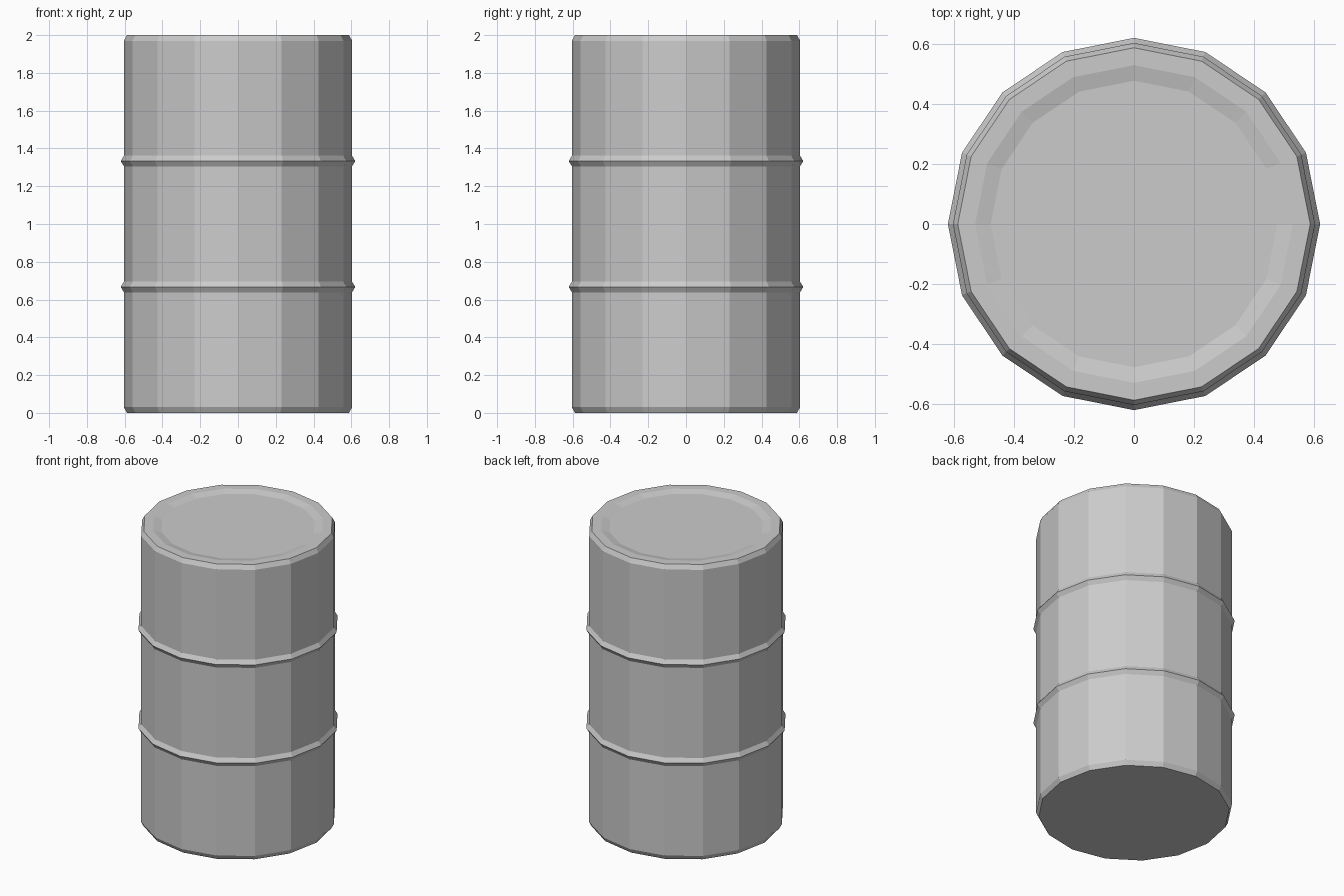
import bpy, bmesh
from math import sin, cos, pi

if "Cube" in bpy.data.objects:
    bpy.data.objects.remove(bpy.data.objects["Cube"])

SIDES = 16


def lathe(name, profile):
    """Revolve a (radius, z) profile into a faceted closed solid."""
    bm = bmesh.new()
    rings = [[bm.verts.new((r * cos(2 * pi * i / SIDES), r * sin(2 * pi * i / SIDES), z))
              for i in range(SIDES)] for r, z in profile]
    for a, b in zip(rings, rings[1:]):
        for i in range(SIDES):
            j = (i + 1) % SIDES
            bm.faces.new((a[i], a[j], b[j], b[i]))
    # flat base and lid
    bm.faces.new(rings[0][::-1])
    bm.faces.new(rings[-1])
    mesh = bpy.data.meshes.new(name)
    bm.to_mesh(mesh)
    bm.free()
    obj = bpy.data.objects.new(name, mesh)
    bpy.context.collection.objects.link(obj)
    return obj


BODY, EDGE, RIB = 0.604, 0.588, 0.621

# base chamfer
profile = [(EDGE, 0), (BODY, 0.03)]
# two raised ribs around the wall
for z in (2 / 3, 4 / 3):
    profile += [(BODY, z - 0.028), (RIB, z), (BODY, z + 0.028)]
# top chamfer, rim and shallow recessed lid
profile += [(BODY, 1.97), (EDGE, 2.0), (0.53, 2.0), (0.478, 1.988)]

lathe("barrel", profile)
